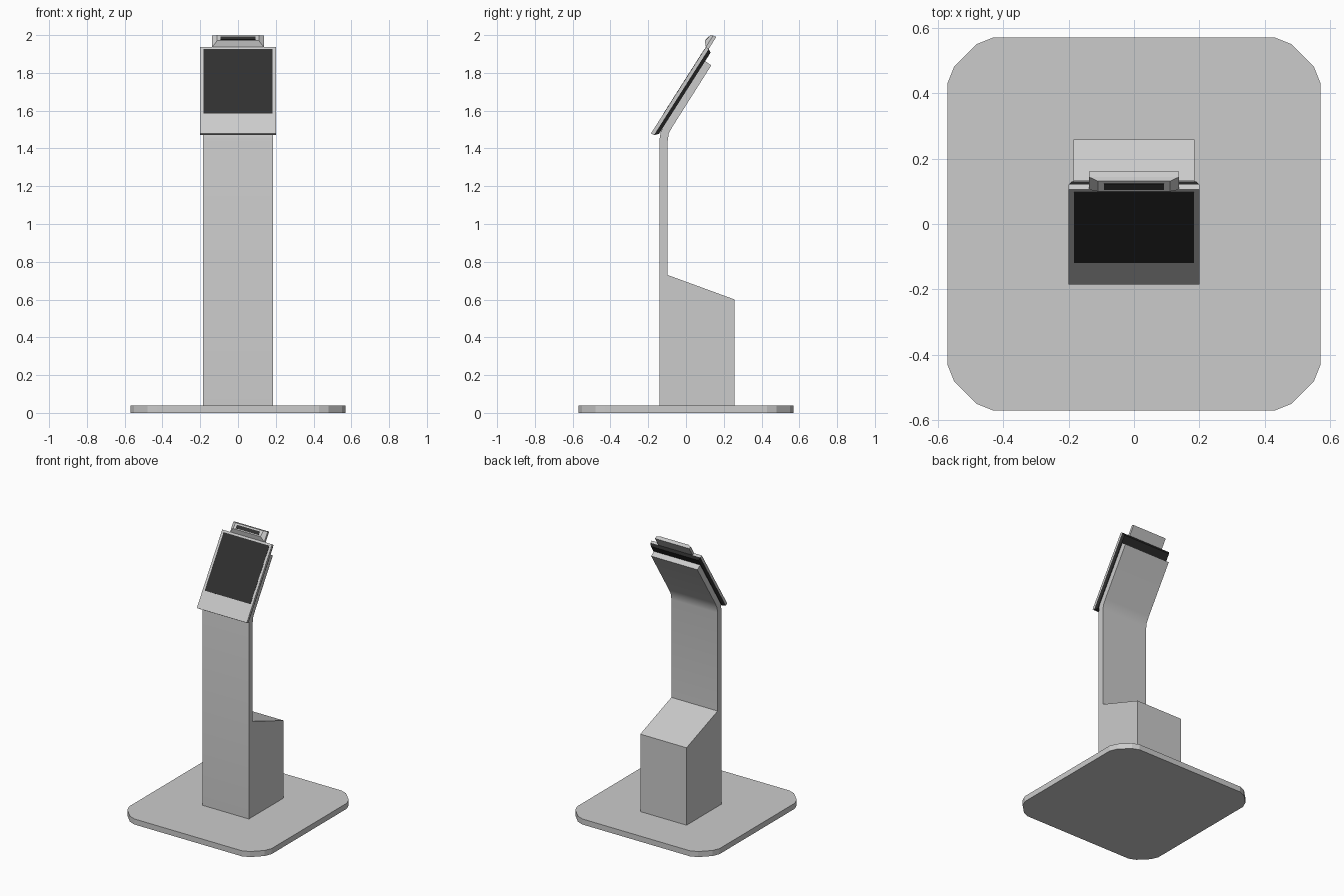
import bpy, bmesh
from mathutils import Vector

if "Cube" in bpy.data.objects:
    bpy.data.objects.remove(bpy.data.objects["Cube"])

# Tilted screen frame: u runs up the screen, n runs towards its back
ORIGIN = Vector((0, -0.185, 1.48))
UP = Vector((0, 0.536, 0.844))
BACK = Vector((0, 0.844, -0.536))


def tilted(x, u, n):
    return ORIGIN + Vector((x, 0, 0)) + UP * u + BACK * n


def material(name, colour):
    m = bpy.data.materials.new(name)
    m.diffuse_color = (*colour, 1)
    m.use_nodes = True
    m.node_tree.nodes["Principled BSDF"].inputs["Base Color"].default_value = m.diffuse_color
    return m


def loft(name, rings, mat=None, smooth=False):
    """Skin a list of equal-length point rings and cap both ends."""
    bm = bmesh.new()
    rows = [[bm.verts.new(p) for p in ring] for ring in rings]
    count = len(rows[0])
    for a, b in zip(rows, rows[1:]):
        for i in range(count):
            j = (i + 1) % count
            bm.faces.new((a[i], a[j], b[j], b[i]))
    bm.faces.new(rows[0][::-1])
    bm.faces.new(rows[-1])
    bmesh.ops.recalc_face_normals(bm, faces=bm.faces)
    me = bpy.data.meshes.new(name)
    bm.to_mesh(me)
    bm.free()
    ob = bpy.data.objects.new(name, me)
    bpy.context.collection.objects.link(ob)
    if mat:
        me.materials.append(mat)
    if smooth:
        bpy.context.view_layer.objects.active = ob
        ob.select_set(True)
        bpy.ops.object.shade_smooth_by_angle()
        ob.select_set(False)
    return ob


def tilted_rect(half_width, u0, u1, n0, n1=None):
    """Rectangle across the tilted frame; depth may differ at its top edge."""
    n1 = n0 if n1 is None else n1
    return [tilted(-half_width, u0, n0), tilted(half_width, u0, n0),
            tilted(half_width, u1, n1), tilted(-half_width, u1, n1)]


black = material("black_plastic", (0.025, 0.025, 0.025))
glass = material("dark_glass", (0.03, 0.03, 0.03))

# Floor plate with faceted round corners
corner = [(0.57, 0.43), (0.55, 0.48), (0.48, 0.55), (0.43, 0.57)]
outline = []
for sx, sy in ((1, 1), (-1, 1), (-1, -1), (1, -1)):
    pts = corner if sx * sy > 0 else corner[::-1]
    outline += [(x * sx, y * sy) for x, y in pts]
loft("floor_plate", [[(x, y, z) for x, y in outline] for z in (0, 0.04)])

# Column: rear cabinet, upright and bent arm in one side profile
profile = [(-0.14, 0.04), (0.258, 0.04), (0.258, 0.60), (-0.097, 0.73),
           (-0.097, 1.44), (-0.091, 1.48), (-0.07, 1.518), (0.134, 1.84),
           (0.10, 1.863), (-0.115, 1.524), (-0.133, 1.49), (-0.14, 1.45)]
loft("column", [[(x, y, z) for y, z in profile] for x in (-0.185, 0.185)],
     smooth=True)

# Screen: bezel plate, tapered black rear shell and glass
loft("screen_bezel", [tilted_rect(0.2, 0, 0.541, n) for n in (0, 0.018)])
loft("screen_rear_shell", [tilted_rect(0.2, 0, 0.541, 0.018),
                           tilted_rect(0.19, 0.02, 0.53, 0.037)], black)
loft("screen_glass", [tilted_rect(0.183, 0.124, 0.527, n)
                      for n in (-0.001, 0.004)], glass)

# Camera head on the top edge, tapering to its front face
loft("camera_head", [tilted_rect(0.137, 0.541, 0.616, 0.018),
                     tilted_rect(0.137, 0.541, 0.613, 0.0),
                     tilted_rect(0.11, 0.567, 0.608, -0.023, -0.012)])
loft("camera_window", [tilted_rect(0.092, 0.573, 0.598, -0.0225, -0.0158),
                       tilted_rect(0.092, 0.573, 0.598, -0.018, -0.012)], glass)
